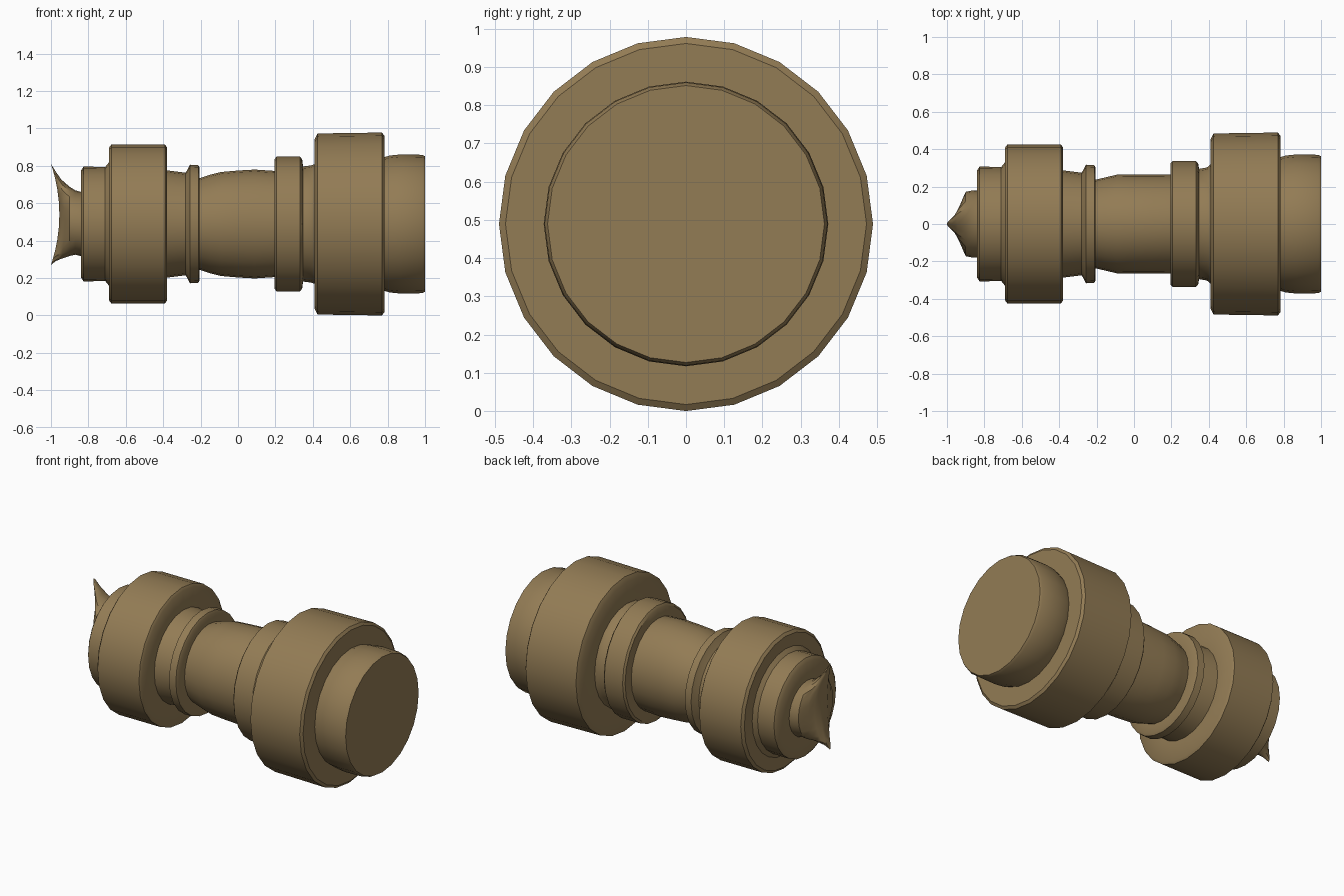
import bpy, bmesh, math

if "Cube" in bpy.data.objects:
    bpy.data.objects.remove(bpy.data.objects["Cube"])

SIDES = 24
AXIS_Z = 0.489

brown = bpy.data.materials.new("brown")
brown.diffuse_color = (0.29, 0.20, 0.09, 1)
brown.use_nodes = True
brown.node_tree.nodes["Principled BSDF"].inputs["Base Color"].default_value = brown.diffuse_color


def tube(name, rings, cap_start=False, cap_end=False):
    """Skin elliptical rings (x, y radius, z radius, centre z, hollow) along x."""
    bm = bmesh.new()
    loops = []
    for x, ry, rz, cz, hollow in rings:
        loop = []
        for i in range(SIDES):
            a = 2 * math.pi * i / SIDES
            s, c = math.sin(a), math.cos(a)
            loop.append(bm.verts.new((x + hollow * s * s, ry * s, cz + rz * c)))
        loops.append(loop)
    for p, q in zip(loops, loops[1:]):
        for i in range(SIDES):
            j = (i + 1) % SIDES
            bm.faces.new((p[i], p[j], q[j], q[i]))
    if cap_end:
        bm.faces.new(loops[-1])
    if cap_start:
        # Strips across the end, so that a curved rim fills cleanly
        v, h = loops[0], SIDES // 2
        for i in range(h):
            quad = (v[i], v[i + 1], v[-i - 1], v[-i])
            bm.faces.new(list(dict.fromkeys(quad)))
    bmesh.ops.recalc_face_normals(bm, faces=bm.faces)
    mesh = bpy.data.meshes.new(name)
    bm.to_mesh(mesh)
    bm.free()
    obj = bpy.data.objects.new(name, mesh)
    bpy.context.collection.objects.link(obj)
    mesh.materials.append(brown)
    bpy.ops.object.select_all(action='DESELECT')
    obj.select_set(True)
    bpy.context.view_layer.objects.active = obj
    bpy.ops.object.shade_smooth_by_angle(angle=math.radians(35))


def turned(name, profile, cap_end=False):
    """Lathe part: points are (x, radius) or (x, y radius, z radius)."""
    tube(name, [(p[0], p[1], p[-1], AXIS_Z, 0) for p in profile], cap_end=cap_end)


# Pinched fishtail tip with a hollowed end edge
tube("fishtail_tip", [
    (-1.0, 0.035, 0.27, 0.54, 0.045),
    (-0.975, 0.07, 0.24, 0.53, 0.035),
    (-0.945, 0.115, 0.212, 0.515, 0.02),
    (-0.90, 0.172, 0.185, 0.503, 0),
    (-0.87, 0.178, 0.172, 0.497, 0),
    (-0.84, 0.178, 0.172, AXIS_Z, 0)], cap_start=True)

# Stepped barrel, from the tip to the flat end
turned("tip_shoulder", [(-0.84, 0.178, 0.172), (-0.84, 0.285), (-0.825, 0.307),
                        (-0.71, 0.305), (-0.69, 0.33)])
turned("small_drum", [(-0.69, 0.33), (-0.69, 0.408), (-0.677, 0.425),
                      (-0.39, 0.425), (-0.38, 0.41), (-0.38, 0.287)])
turned("rear_neck", [(-0.38, 0.287), (-0.28, 0.274)])
turned("thin_collar", [(-0.28, 0.274), (-0.265, 0.30), (-0.257, 0.317),
                       (-0.212, 0.314), (-0.205, 0.30), (-0.205, 0.237)])
turned("waist", [(-0.205, 0.237, 0.245), (-0.15, 0.25, 0.263), (-0.09, 0.264, 0.278),
                 (0.0, 0.265, 0.286), (0.09, 0.265, 0.291), (0.195, 0.264, 0.284)])
turned("wide_collar", [(0.195, 0.264, 0.284), (0.195, 0.325, 0.345),
                       (0.205, 0.336, 0.36), (0.332, 0.336, 0.36),
                       (0.343, 0.325, 0.345), (0.348, 0.295, 0.308)])
turned("front_neck", [(0.348, 0.295, 0.308), (0.39, 0.302, 0.313), (0.41, 0.32)])
turned("large_drum", [(0.41, 0.32), (0.41, 0.455), (0.425, 0.484), (0.77, 0.489),
                      (0.782, 0.472), (0.782, 0.357)])
turned("end_plug", [(0.782, 0.357), (0.81, 0.366), (0.87, 0.372), (0.985, 0.37),
                    (1.0, 0.362)], cap_end=True)
